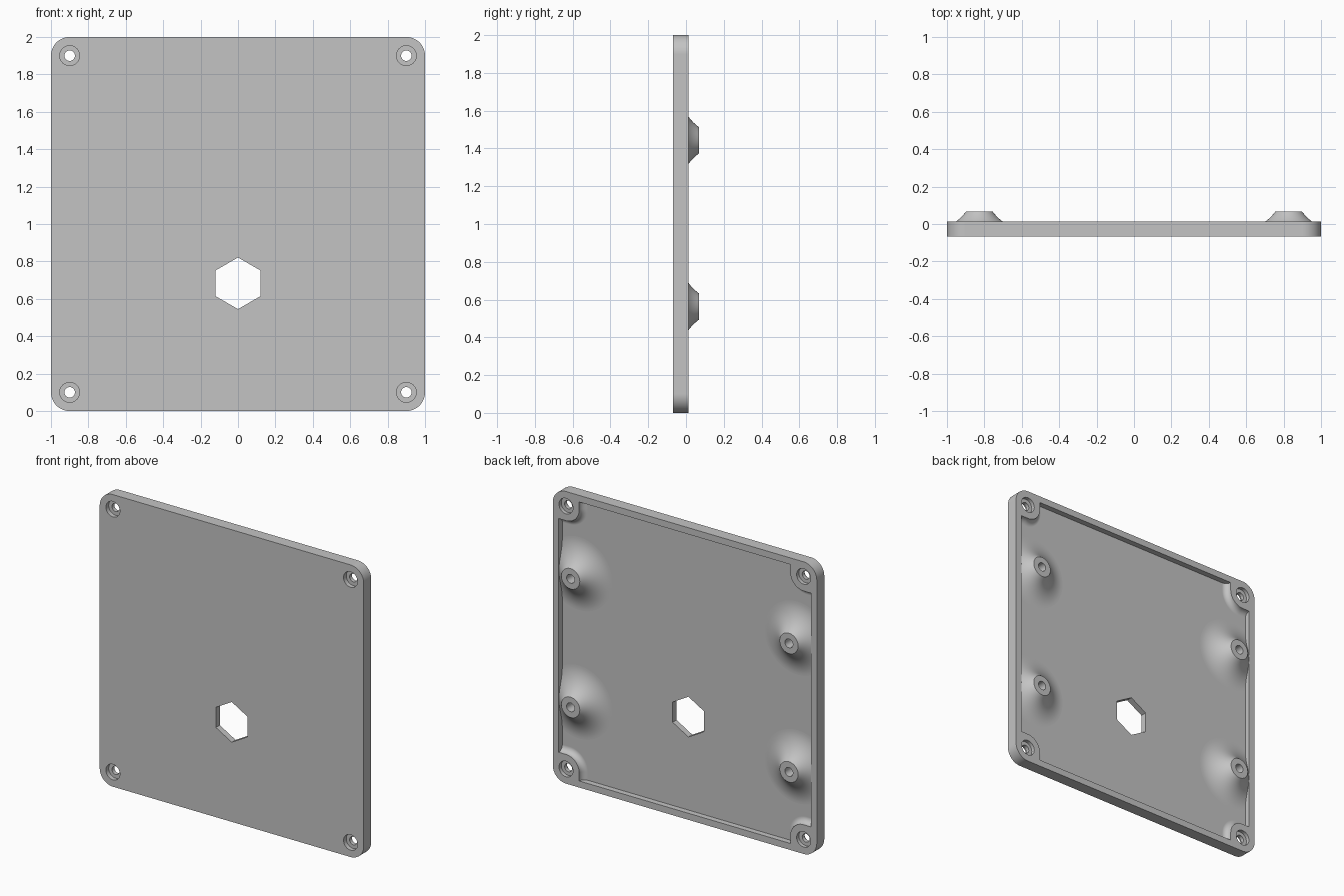
import bpy, bmesh
from math import sin, cos, pi, radians
from mathutils import Vector

cube = bpy.data.objects.get("Cube")
if cube:
    bpy.data.objects.remove(cube, do_unlink=True)

grey = bpy.data.materials.new("plain grey")
grey.use_nodes = True
COLOR = (0.55, 0.55, 0.55, 1)
grey.diffuse_color = COLOR
grey.node_tree.nodes["Principled BSDF"].inputs["Base Color"].default_value = COLOR

FRONT, FLOOR, RIM, TOP = -0.068, -0.026, 0.013, 0.068
MID = 1.0        # height of the plate centre
SCREW = 0.9      # screw offset from the plate centre
INNER = 0.955    # inner face of the rim


def loft(name, rings, caps=True):
    """Skin a list of (outline, y) rings; outlines are (x, z) points."""
    bm = bmesh.new()
    rows = [[bm.verts.new((x, y, z)) for x, z in pts] for pts, y in rings]
    n = len(rows[0])
    for a, b in zip(rows, rows[1:]):
        for i in range(n):
            j = (i + 1) % n
            bm.faces.new((a[i], a[j], b[j], b[i]))
    if caps:
        bm.faces.new(rows[0])
        bm.faces.new(rows[-1])
    bmesh.ops.recalc_face_normals(bm, faces=bm.faces)
    mesh = bpy.data.meshes.new(name)
    bm.to_mesh(mesh)
    bm.free()
    mesh.materials.append(grey)
    obj = bpy.data.objects.new(name, mesh)
    bpy.context.collection.objects.link(obj)
    return obj


def circle(cx, cz, r, n=40):
    return [(cx + r * sin(2 * pi * i / n), cz + r * cos(2 * pi * i / n)) for i in range(n)]


def four_corners(corner):
    """Repeat the points of the +x +z corner around the plate centre."""
    pts = []
    for q in range(4):
        c, s = round(cos(q * pi / 2)), round(sin(q * pi / 2))
        pts += [(x * c - z * s, MID + x * s + z * c) for x, z in corner]
    return pts


def plate_outline(r=0.1, n=12):
    a = [i * pi / 2 / n for i in range(n + 1)]
    return four_corners([(1 - r + r * cos(t), 1 - r + r * sin(t)) for t in a])


def recess_outline(pad, n=14):
    # The corner pads bite rounded pieces out of the square recess
    a = [1.5 * pi - i * pi / 2 / n for i in range(n + 1)]
    arc = [(SCREW + pad * cos(t), SCREW + pad * sin(t)) for t in a]
    return four_corners([(INNER, SCREW - pad)] + arc + [(SCREW - pad, INNER)])


def activate(obj):
    bpy.ops.object.select_all(action='DESELECT')
    obj.select_set(True)
    bpy.context.view_layer.objects.active = obj


def cut(obj, cutter):
    cutter.hide_render = True
    mod = obj.modifiers.new("cut", 'BOOLEAN')
    mod.operation, mod.solver, mod.object = 'DIFFERENCE', 'EXACT', cutter
    activate(obj)
    bpy.ops.object.modifier_apply(modifier=mod.name)
    bpy.data.objects.remove(cutter, do_unlink=True)


def smooth(obj):
    activate(obj)
    bpy.ops.object.shade_smooth_by_angle(angle=radians(30))
    mod = obj.modifiers.new("even shading", 'WEIGHTED_NORMAL')
    mod.keep_sharp = True


# Plate with rounded corners
plate = loft("cover_plate", [(plate_outline(), FRONT), (plate_outline(), RIM)])

# Shallow recess in the back, with a fillet around each corner pad
fillet = RIM - FLOOR
rings = [(recess_outline(0.1), RIM + 0.1)]
for i in range(9):
    t = i * pi / 16
    rings.append((recess_outline(0.1 + fillet * (1 - cos(t))), RIM - fillet * sin(t)))
cut(plate, loft("recess_cutter", rings))

# Screw holes, counterbored on both sides
for sx in (-1, 1):
    for sz in (-1, 1):
        x, z = sx * SCREW, MID + sz * SCREW
        wide, narrow = circle(x, z, 0.053), circle(x, z, 0.028)
        cut(plate, loft("screw_cutter", [
            (wide, FRONT - 0.1), (wide, FRONT + 0.03), (narrow, FRONT + 0.03),
            (narrow, RIM - 0.025), (wide, RIM - 0.025), (wide, RIM + 0.1)]))

# Hexagonal opening
hexagon = circle(0, 0.683, 0.138, 6)
cut(plate, loft("hexagon_cutter", [(hexagon, FRONT - 0.1), (hexagon, RIM + 0.1)]))
smooth(plate)

# Flared standoffs with blind holes, trimmed inside the rim
FLARE, FOOT, BOSS = 0.218, 0.25, 0.07
profile = [(0.001, FLOOR + 0.005), (0.03, FLOOR + 0.005), (0.03, TOP), (BOSS, TOP)]
steps = 14
for i in range(1, steps + 1):
    r = BOSS + (FOOT - BOSS) * i / steps
    profile.append((r, FLOOR + FLARE - (FLARE ** 2 - (FOOT - r) ** 2) ** 0.5))

for side, sx in (("right", -1), ("left", 1)):
    for level, z in (("lower", 0.563), ("upper", 1.443)):
        boss = loft(f"{level}_{side}_standoff",
                    [(circle(sx * 0.827, z, r, 64), y) for r, y in profile], caps=False)
        bm = bmesh.new()
        bm.from_mesh(boss.data)
        bmesh.ops.bisect_plane(bm, geom=bm.verts[:] + bm.edges[:] + bm.faces[:],
                               plane_co=Vector((sx * 0.97, 0, 0)),
                               plane_no=Vector((sx, 0, 0)), clear_outer=True)
        # Make the flared face point to the back
        if sum(f.normal.y * f.calc_area() for f in bm.faces) < 0:
            bmesh.ops.reverse_faces(bm, faces=bm.faces)
        bm.to_mesh(boss.data)
        bm.free()
        smooth(boss)
